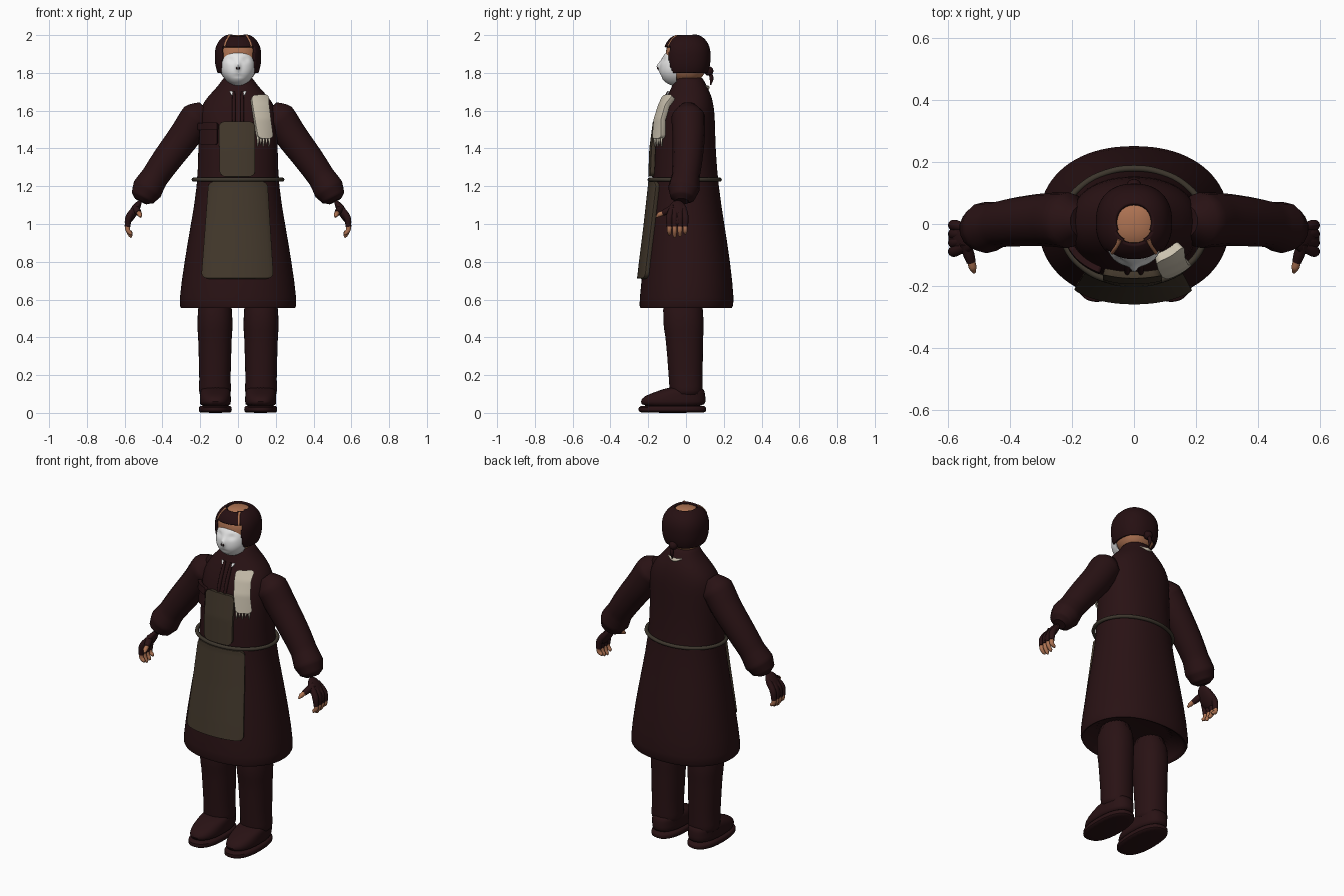
import bpy, bmesh, math
from mathutils import Vector

if "Cube" in bpy.data.objects:
    bpy.data.objects.remove(bpy.data.objects["Cube"], do_unlink=True)


def material(name, r, g, b):
    m = bpy.data.materials.new(name)
    m.use_nodes = True
    m.diffuse_color = (r, g, b, 1)
    bsdf = next(n for n in m.node_tree.nodes if n.type == 'BSDF_PRINCIPLED')
    bsdf.inputs["Base Color"].default_value = (r, g, b, 1)
    bsdf.inputs["Roughness"].default_value = 0.8
    return m


DARK = material("dark maroon cloth", 0.022, 0.006, 0.007)
HAIR = material("dark hair", 0.019, 0.005, 0.006)
APRON = material("brown canvas", 0.056, 0.04, 0.025)
BELT = material("belt brown", 0.045, 0.036, 0.025)
SKIN = material("skin", 0.42, 0.17, 0.085)
WHITE = material("mask white", 0.8, 0.8, 0.8)
CREAM = material("cream rag", 0.6, 0.54, 0.43)


def finish(bm, name, mat, mods=()):
    """Turn a bmesh into a smooth object with the given modifiers."""
    me = bpy.data.meshes.new(name)
    bm.to_mesh(me)
    bm.free()
    ob = bpy.data.objects.new(name, me)
    bpy.context.collection.objects.link(ob)
    me.materials.append(mat)
    for kind, settings in mods:
        mod = ob.modifiers.new(kind.title(), kind)
        for key, value in settings.items():
            setattr(mod, key, value)
    shade(ob)
    return ob


def shade(ob):
    bpy.ops.object.select_all(action='DESELECT')
    ob.select_set(True)
    bpy.context.view_layer.objects.active = ob
    bpy.ops.object.shade_smooth_by_angle(angle=math.radians(50))


def loft(name, mat, rings, cx=0, p=2.2, seg=40):
    """Skin horizontal rings given as (z, half width, front y, back y)."""
    bm = bmesh.new()
    loops = []
    for z, rx, yf, yb in rings:
        loop = []
        for k in range(seg):
            a = 2 * math.pi * k / seg
            c, s = (math.copysign(abs(t) ** (2 / p), t) for t in (math.cos(a), math.sin(a)))
            loop.append(bm.verts.new((cx + rx * c, (yf + yb) / 2 + (yb - yf) / 2 * s, z)))
        loops.append(loop)
    for lo, hi in zip(loops, loops[1:]):
        for k in range(seg):
            n = (k + 1) % seg
            bm.faces.new((lo[k], lo[n], hi[n], hi[k]))
    bm.faces.new(loops[0][::-1])
    bm.faces.new(loops[-1])
    bmesh.ops.recalc_face_normals(bm, faces=bm.faces)
    return finish(bm, name, mat, [('SUBSURF', dict(levels=1, render_levels=1))])


def tube(name, mat, pts, radii, cyclic=False):
    """Smooth tube through points with a radius at each point."""
    cu = bpy.data.curves.new(name, 'CURVE')
    cu.dimensions, cu.bevel_depth, cu.bevel_resolution = '3D', 1, 5
    cu.resolution_u, cu.use_fill_caps = 6, True
    sp = cu.splines.new('BEZIER')
    sp.bezier_points.add(len(pts) - 1)
    sp.use_cyclic_u = cyclic
    for bp, co, r in zip(sp.bezier_points, pts, radii):
        bp.co, bp.radius = co, r
        bp.handle_left_type = bp.handle_right_type = 'AUTO'
    ob = bpy.data.objects.new(name, cu)
    bpy.context.collection.objects.link(ob)
    cu.materials.append(mat)
    bpy.ops.object.select_all(action='DESELECT')
    ob.select_set(True)
    bpy.context.view_layer.objects.active = ob
    bpy.ops.object.convert(target='MESH')
    shade(bpy.context.object)


def boxy(v, p=2.3):
    """Push a direction onto a slightly squared unit ball."""
    return Vector(v) / sum(abs(c) ** p for c in v) ** (1 / p)


def ball(seg, place):
    bm = bmesh.new()
    bmesh.ops.create_uvsphere(bm, u_segments=seg, v_segments=seg // 2, radius=1)
    for v in bm.verts:
        v.co = place(v.co)
    return bm


# Long coat, hollow under the hem
coat = [(.64, .25, -.19, .19), (.565, .285, -.225, .225), (.548, .305, -.245, .245),
        (.58, .315, -.25, .258), (.8, .285, -.225, .235), (1, .25, -.2, .203),
        (1.2, .215, -.178, .172), (1.4, .21, -.17, .156), (1.55, .21, -.15, .154),
        (1.62, .2, -.125, .148), (1.68, .155, -.098, .135), (1.72, .115, -.078, .115),
        (1.76, .085, -.062, .095), (1.785, .07, -.055, .082)]
loft("coat", DARK, coat)


def coat_front(x, z, p=2.2):
    """Front y of the coat at a given x and z."""
    for lo, hi in zip(coat[2:], coat[3:]):
        if lo[0] <= z <= hi[0]:
            t = (z - lo[0]) / (hi[0] - lo[0])
            rx, yf, yb = (a + (b - a) * t for a, b in zip(lo[1:], hi[1:]))
            k = max(0, 1 - abs(x / rx) ** p) ** (1 / p)
            return (yf + yb) / 2 - (yb - yf) / 2 * k
    return 0


def plate(name, mat, low, high, thick, gap=.002, r=.03, bevel=.006, nx=16, nz=40):
    """Rounded panel lying on the coat; low and high are (z, centre x, half width)."""
    bm = bmesh.new()
    rows = []
    for j in range(nz + 1):
        t = (1 - math.cos(math.pi * j / nz)) / 2
        z, cx, w = (a + (b - a) * t for a, b in zip(low, high))
        d = max(0, r - min(z - low[0], high[0] - z))
        w -= r - math.sqrt(r * r - d * d)
        xs = [cx + w * (2 * i / nx - 1) for i in range(nx + 1)]
        rows.append([bm.verts.new((x, coat_front(x, z) - gap, z)) for x in xs])
    for a, b in zip(rows, rows[1:]):
        for i in range(nx):
            bm.faces.new((a[i], a[i + 1], b[i + 1], b[i]))
    finish(bm, name, mat, [('SOLIDIFY', dict(thickness=thick, offset=1)),
                           ('BEVEL', dict(width=bevel, segments=2, limit_method='ANGLE',
                                          angle_limit=math.radians(60)))])


# Apron, pocket, rag and collar details
plate("apron_skirt", APRON, (.71, -.003, .182), (1.225, 0, .145), .022)
plate("apron_bib", APRON, (1.25, -.003, .088), (1.54, -.005, .09), .022)
plate("chest_pocket", DARK, (1.42, -.15, .043), (1.53, -.15, .043), .012, r=.01, bevel=.003)
plate("pocket_flap", DARK, (1.495, -.15, .047), (1.535, -.15, .047), .02, r=.01, bevel=.003)
plate("shoulder_rag", CREAM, (1.45, .133, .035), (1.67, .104, .04), .03, r=.02, bevel=.01)
for i in range(5):
    x = .103 + .015 * i
    y = coat_front(x, 1.45) - .015
    end = 1.41 + .012 * (i % 2)
    tube(f"rag_fringe_{i + 1}", CREAM, [(x, y, 1.465), (x + .003, y - .003, 1.44), (x, y, end)],
         [.007, .006, .003])
for side, s in (("left", 1), ("right", -1)):
    zs = (1.7, 1.64, 1.58, 1.53)
    tube(f"{side}_neck_tie", DARK, [(s * .022, coat_front(.022, z) - .006, z) for z in zs],
         [.007, .01, .01, .008])
    plate(f"{side}_collar_tip", WHITE, (1.68, s * .03, .005), (1.7, s * .036, .009), .008,
          r=.004, bevel=.001, nx=4, nz=6)
tube("back_collar", CREAM, [(-.045, .102, 1.732), (0, .114, 1.722), (.045, .102, 1.732)],
     [.003, .011, .003])

# Loose belt ring
ring = [2 * math.pi * k / 16 for k in range(16)]
tube("belt", BELT, [(.235 * math.cos(a), -.007 + .186 * math.sin(a), 1.235) for a in ring],
     [.0105] * 16, cyclic=True)

# Arms, hands, legs and shoes
for side, s in (("left", 1), ("right", -1)):
    def limb(name, mat, pts, radii):
        tube(f"{side}_{name}", mat, [(s * x, y, z) for x, y, z in pts], radii)

    limb("sleeve", DARK, [(.17, .01, 1.61), (.215, .012, 1.565), (.28, .014, 1.47),
                          (.37, .008, 1.35), (.44, -.002, 1.25), (.48, -.012, 1.185),
                          (.505, -.018, 1.14), (.515, -.02, 1.12)],
         [.05, .09, .086, .08, .074, .083, .066, .035])
    hand = ball(24, lambda v: Vector((s * (.555 + .026 * v.x - .035 * v.z),
                                      -.045 + .052 * v.y, 1.06 + .065 * v.z)))
    bmesh.ops.recalc_face_normals(hand, faces=hand.faces)
    finish(hand, f"{side}_palm", DARK)
    for i in range(4):
        y = -.088 + .028 * i
        tip = .925 + .012 * abs(i - 1.3)
        limb(f"glove_finger_{i + 1}", DARK, [(.54, y * .7 - .01, 1.09), (.578, y, 1.035),
                                             (.585, y, .985)], [.014, .018, .015])
        limb(f"finger_{i + 1}", SKIN, [(.585, y, .995), (.582, y, .965), (.568, y, tip + .008),
                                       (.564, y, tip)], [.013, .0125, .01, .004])
    limb("glove_thumb", DARK, [(.545, -.06, 1.09), (.532, -.1, 1.068), (.525, -.122, 1.058)],
         [.018, .018, .015])
    limb("thumb", SKIN, [(.526, -.115, 1.06), (.52, -.14, 1.05), (.515, -.157, 1.037)],
         [.013, .013, .005])

    cx = s * .122
    loft(f"{side}_leg", DARK, [(.08, .08, -.08, .085), (.12, .088, -.088, .09),
                               (.16, .082, -.09, .088), (.3, .087, -.1, .09),
                               (.43, .09, -.112, .092), (.44, .096, -.12, .096),
                               (.66, .09, -.13, .09)], cx, seg=24)
    cx = s * .12
    loft(f"{side}_shoe", DARK, [(.03, .08, -.235, .1), (.06, .084, -.245, .105),
                                (.09, .082, -.225, .103), (.115, .08, -.15, .1),
                                (.14, .07, -.085, .085)], cx, 2.4, 28)
    loft(f"{side}_sole", DARK, [(0, .08, -.24, .1), (.006, .088, -.253, .108),
                                (.032, .088, -.253, .108), (.04, .08, -.24, .1)], cx, 2.4, 28)


# Head, neck and hood of hair with a bald crown
def head_shape(v, k=1):
    u = boxy(v)
    return Vector((.123 * u.x * k, .005 + .125 * u.y * k, 1.89 + (.122 if u.z > 0 else .16) * u.z * k))


finish(ball(48, lambda v: head_shape(v, .9)), "head", SKIN)
loft("neck", SKIN, [(1.7, .075, -.06, .085), (1.77, .068, -.058, .08), (1.84, .068, -.058, .08)])

hood = ball(128, head_shape)
bmesh.ops.bisect_plane(hood, geom=hood.verts[:] + hood.edges[:] + hood.faces[:],
                       plane_co=(0, 0, 1.8), plane_no=(0, 0, -1), clear_outer=True)


def is_open(c):
    crown = c.z > 1.95 and math.hypot(c.x / .06, (c.y + .002) / .066) < 1
    return crown or (c.z < 1.938 and c.y < -.03 and (abs(c.x) < .088 or c.y < -.09))


bmesh.ops.delete(hood, geom=[f for f in hood.faces if is_open(f.calc_center_median())],
                 context='FACES')
finish(hood, "hair_hood", HAIR, [('SOLIDIFY', dict(thickness=.014, offset=-1))])
for side, s in (("left", 1), ("right", -1)):
    dirs = [(.36, -.42, .84), (.42, -.56, .74), (.53, -.72, .6), (.6, -.82, .42)]
    tube(f"{side}_hair_parting", SKIN, [head_shape((s * x, y, z), .985) for x, y, z in dirs],
         [.008, .006, .006, .006])
finish(ball(20, lambda v: Vector((0, .12, 1.81)) + v * .025), "hair_bun", HAIR)
tube("hair_tail", HAIR, [(0, .128, 1.8), (0, .135, 1.77), (0, .13, 1.735)], [.01, .011, .003])


# White face mask with brow, nose and narrowing chin
def mask_shape(v):
    u = boxy(v)
    low = max(0, -u.z)
    x = .095 * u.x * (1 - .3 * low ** 2)
    z = 1.832 + .104 * u.z
    y = -.025 + .113 * u.y * (1 - .08 * u.z)
    if u.y < 0:
        y -= .018 * math.exp(-(x / .012) ** 2 - ((z - 1.835) / .022) ** 2)
        y += .008 * math.exp(-((abs(x) - .04) / .02) ** 2 - ((z - 1.87) / .014) ** 2)
        y += .004 * math.exp(-(x / .03) ** 2 - ((z - 1.782) / .006) ** 2)
    return Vector((x, y, z))


mask = ball(80, mask_shape)
bmesh.ops.bisect_plane(mask, geom=mask.verts[:] + mask.edges[:] + mask.faces[:],
                       plane_co=(0, -.05, 0), plane_no=(0, 1, 0), clear_outer=True)
finish(mask, "face_mask", WHITE, [('SOLIDIFY', dict(thickness=.006, offset=-1))])
for side, s in (("left", 1), ("right", -1)):
    finish(ball(12, lambda v: Vector((s * .006 + .004 * v.x, -.148 + .006 * v.y,
                                      1.824 + .007 * v.z))), f"{side}_nostril", HAIR)
